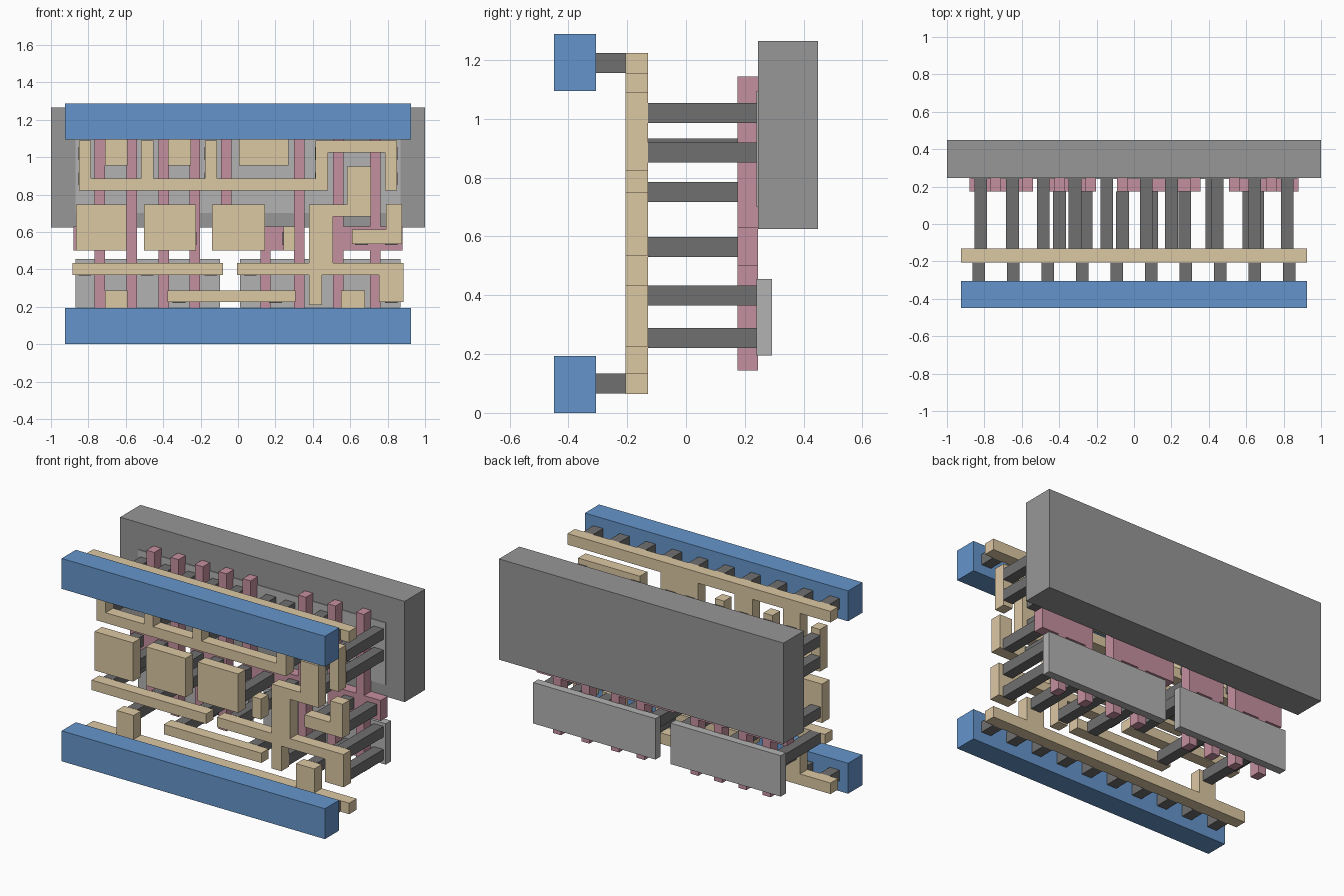
import bpy, bmesh


def material(name, rgb):
    m = bpy.data.materials.new(name)
    m.diffuse_color = (*rgb, 1)
    return m


BLUE = material("blue", (0.13, 0.30, 0.60))
TAN = material("tan", (0.72, 0.58, 0.37))
PINK = material("pink", (0.56, 0.28, 0.35))
DARK = material("dark_grey", (0.16, 0.16, 0.16))
MID = material("mid_grey", (0.31, 0.31, 0.31))
LIGHT = material("light_grey", (0.45, 0.45, 0.45))


def plate(name, rects, y0, y1, mat):
    """Solid from the union of (x0, x1, z0, z1) rectangles, spanning y0..y1."""
    xs = sorted({v for r in rects for v in r[:2]})
    zs = sorted({v for r in rects for v in r[2:]})
    bm = bmesh.new()
    for xa, xb in zip(xs, xs[1:]):
        for za, zb in zip(zs, zs[1:]):
            cx, cz = (xa + xb) / 2, (za + zb) / 2
            if any(r[0] < cx < r[1] and r[2] < cz < r[3] for r in rects):
                bm.faces.new([bm.verts.new((x, y0, z)) for x, z in
                              ((xa, za), (xb, za), (xb, zb), (xa, zb))])
    bmesh.ops.remove_doubles(bm, verts=bm.verts, dist=1e-5)
    ext = bmesh.ops.extrude_face_region(bm, geom=bm.faces[:], use_keep_orig=True)
    moved = [g for g in ext["geom"] if isinstance(g, bmesh.types.BMVert)]
    bmesh.ops.translate(bm, verts=moved, vec=(0, y1 - y0, 0))
    bmesh.ops.recalc_face_normals(bm, faces=bm.faces)
    bmesh.ops.dissolve_limit(bm, angle_limit=0.01, verts=bm.verts, edges=bm.edges)
    bmesh.ops.recalc_face_normals(bm, faces=bm.faces)
    me = bpy.data.meshes.new(name)
    bm.to_mesh(me)
    bm.free()
    me.materials.append(mat)
    ob = bpy.data.objects.new(name, me)
    bpy.context.collection.objects.link(ob)


def posts(name, points, y0, y1, size=0.068):
    """Square posts centred on (x, z) points."""
    h = size / 2
    for i, (x, z) in enumerate(points):
        plate(f"{name}_{i + 1}", [(x - h, x + h, z - h, z + h)], y0, y1, DARK)


# Back block and thin slabs
plate("back_block", [(-1, 1, 0.625, 1.265)], 0.245, 0.445 + 0.004, MID)
plate("upper_slab", [(-0.87, 0.87, 0.70, 1.095)], 0.24, 0.292, LIGHT)
plate("lower_slab_left", [(-0.87, -0.095, 0.195, 0.455)], 0.24, 0.292, LIGHT)
plate("lower_slab_right", [(0.01, 0.87, 0.195, 0.455)], 0.24, 0.292, LIGHT)

# Pink combs: a crossbar plus vertical strips
LO, HI, B0, B1 = 0.145, 1.145, 0.50, 0.63


def strip(x, z0=LO, z1=HI):
    return (x - 0.028, x + 0.028, z0, z1)


plate("pink_comb_1", [(-0.88, -0.54, B0, B1), strip(-0.738), strip(-0.568)], 0.175, 0.245, PINK)
plate("pink_comb_2", [(-0.455, -0.202, B0, B1), strip(-0.398), strip(-0.23)], 0.175, 0.245, PINK)
plate("pink_comb_3", [(-0.09, 0.355, B0, B1), strip(-0.062, B0), strip(0.147, LO, B1),
                      strip(0.327)], 0.175, 0.245, PINK)
plate("pink_comb_4", [(0.507, 0.88, B0, B1), strip(0.535), strip(0.735)], 0.175, 0.245, PINK)


# Tan wiring layer
def tan(name, *rects):
    plate(name, rects, -0.205, -0.13, TAN)


tan("top_rail_strip", (-0.925, 0.925, 1.155, 1.225), (-0.71, -0.59, 0.955, 1.155),
    (-0.375, -0.25, 0.955, 1.155), (0.005, 0.27, 0.955, 1.155))
tan("bottom_rail_strip", (-0.925, 0.925, 0.065, 0.135), (-0.71, -0.59, 0.135, 0.287),
    (0.552, 0.68, 0.135, 0.287))
tan("upper_comb", (-0.85, 0.48, 0.822, 0.887), (-0.85, -0.787, 0.822, 1.09),
    (-0.518, -0.453, 0.822, 1.09), (-0.177, -0.112, 0.822, 1.09),
    (0.415, 0.48, 0.822, 1.09), (0.415, 0.85, 1.025, 1.09), (0.785, 0.85, 0.822, 1.09))
tan("pad_1", (-0.865, -0.595, 0.50, 0.747))
tan("pad_2", (-0.503, -0.225, 0.50, 0.747))
tan("pad_3", (-0.14, 0.145, 0.50, 0.747))
tan("small_pad", (0.243, 0.305, 0.50, 0.63))
tan("stepped_wire", (0.583, 0.71, 0.683, 0.95), (0.38, 0.71, 0.683, 0.747),
    (0.38, 0.508, 0.37, 0.747), (0.38, 0.448, 0.21, 0.747),
    (-0.005, 0.885, 0.37, 0.433), (0.755, 0.885, 0.225, 0.433))
tan("hook_wire", (0.61, 0.878, 0.535, 0.613), (0.79, 0.878, 0.535, 0.75))
tan("left_bar", (-0.885, -0.08, 0.37, 0.433))
tan("lower_bar", (-0.378, 0.307, 0.225, 0.287))

# Posts from the wiring to the slabs
upper = [(x, z) for x in (-0.82, -0.485, -0.145, 0.445, 0.82) for z in (1.02, 0.885)]
upper += [(x, 1.02) for x in (-0.65, -0.315, 0.065, 0.20)]
upper += [(0.645, 0.90), (0.645, 0.752)]
lower = [(x, 0.40) for x in (-0.82, -0.485, -0.145, 0.065, 0.82)]
lower += [(x, 0.254) for x in (-0.65, -0.315, 0.20, 0.415, 0.615, 0.82)]
posts("upper_post", upper, -0.13, 0.24)
posts("lower_post", lower, -0.13, 0.24)
posts("middle_post", [(x, 0.565) for x in
      (-0.82, -0.65, -0.398, -0.255, -0.062, 0.095, 0.272, 0.66, 0.82)], -0.13, 0.175)

# Front rails with their short posts
for side, z0, zc in (("bottom", 0.0, 0.10), ("top", 1.095, 1.19)):
    plate(side + "_rail", [(-0.925, 0.925, z0, z0 + 0.193)], -0.449, -0.306, BLUE)
    posts(side + "_rail_post", [(-0.83 + 0.1845 * i, zc) for i in range(10)], -0.306, -0.205)
